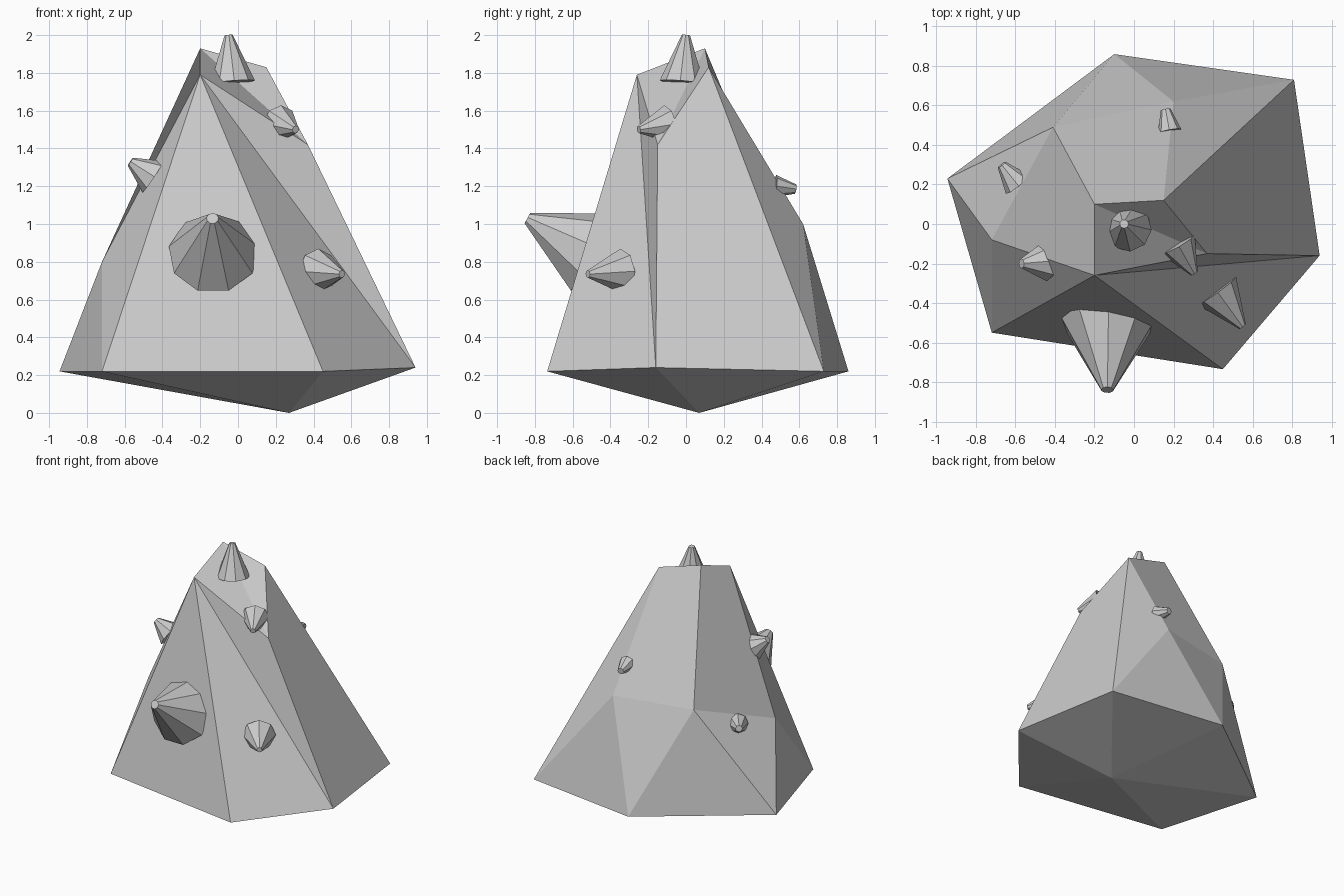
import bpy, bmesh
from mathutils import Vector

if "Cube" in bpy.data.objects:
    bpy.data.objects.remove(bpy.data.objects["Cube"])


def new_object(name, bm):
    bmesh.ops.recalc_face_normals(bm, faces=bm.faces[:])
    mesh = bpy.data.meshes.new(name)
    bm.to_mesh(mesh)
    bm.free()
    obj = bpy.data.objects.new(name, mesh)
    bpy.context.collection.objects.link(obj)
    return obj


# Faceted rock body: lower rim, bottom point, crown and mid-height corners
points = [
    (-0.10, 0.86, 0.22), (0.81, 0.73, 0.22), (0.94, -0.16, 0.24),
    (0.45, -0.735, 0.22), (-0.72, -0.55, 0.22), (-0.945, 0.23, 0.22),
    (0.27, 0.07, 0.0),
    (-0.20, -0.26, 1.79), (-0.20, 0.10, 1.93), (0.15, 0.12, 1.83), (0.37, -0.15, 1.42),
    (-0.72, -0.08, 0.80), (-0.41, 0.49, 1.00), (0.20, 0.62, 1.00),
]
faces = [
    (4, 3, 7), (3, 2, 7), (7, 2, 10), (2, 1, 9, 10),
    (9, 1, 13), (13, 1, 0), (9, 13, 12, 8), (13, 0, 12), (12, 0, 5),
    (12, 5, 11), (8, 12, 11, 7), (5, 4, 11), (4, 7, 11),
    (7, 10, 8), (8, 10, 9),
]
faces += [((i + 1) % 6, i, 6) for i in range(6)]
bm = bmesh.new()
verts = [bm.verts.new(p) for p in points]
for f in faces:
    bm.faces.new([verts[i] for i in f])
new_object("rock_body", bm)


# Blunt spikes: a tapered cone from a base centre to a tip
def spike(name, base, tip, r_base, r_tip, sides=8):
    base, tip = Vector(base), Vector(tip)
    axis = tip - base
    bm = bmesh.new()
    bmesh.ops.create_cone(bm, cap_ends=True, segments=sides, radius1=r_base,
                          radius2=r_tip, depth=axis.length)
    obj = new_object(name, bm)
    obj.location = (base + tip) / 2
    obj.rotation_mode = 'QUATERNION'
    obj.rotation_quaternion = axis.to_track_quat('Z', 'Y')


spike("top_spike", (-0.03, -0.02, 1.75), (-0.05, 0.0, 2.0), 0.12, 0.022, 9)
spike("front_spike", (-0.13, -0.50, 0.845), (-0.135, -0.84, 1.03), 0.24, 0.032, 9)
spike("lower_right_spike", (0.42, -0.34, 0.75), (0.55, -0.52, 0.735), 0.12, 0.02)
spike("upper_right_spike", (0.22, -0.10, 1.53), (0.305, -0.25, 1.50), 0.10, 0.02)
spike("upper_left_spike", (-0.45, -0.19, 1.25), (-0.57, -0.20, 1.33), 0.10, 0.025)
spike("back_right_spike", (0.18, 0.47, 1.20), (0.16, 0.58, 1.185), 0.06, 0.025)
spike("back_left_spike", (-0.59, 0.20, 0.83), (-0.67, 0.30, 0.85), 0.075, 0.025)
